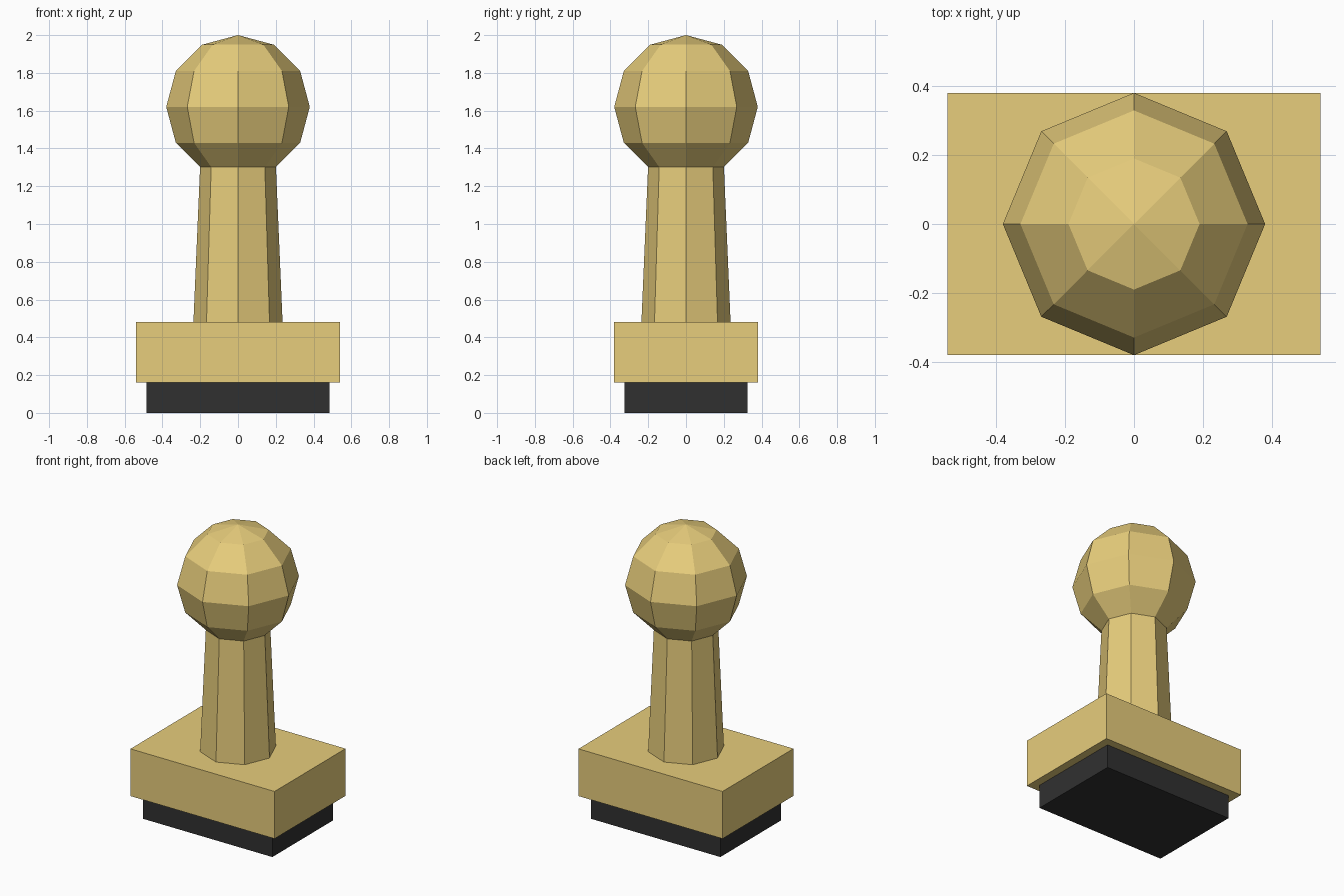
import bpy

if "Cube" in bpy.data.objects:
    bpy.data.objects.remove(bpy.data.objects["Cube"])


def paint(name, color):
    mat = bpy.data.materials.new(name)
    mat.diffuse_color = (*color, 1)
    mat.use_nodes = True
    mat.node_tree.nodes["Principled BSDF"].inputs["Base Color"].default_value = mat.diffuse_color
    return mat


def finish(name, mat):
    obj = bpy.context.object
    obj.name = name
    obj.data.materials.append(mat)
    return obj


def block(name, size_x, size_y, z0, z1, mat):
    bpy.ops.mesh.primitive_cube_add(size=1, location=(0, 0, (z0 + z1) / 2))
    obj = finish(name, mat)
    obj.scale = (size_x, size_y, z1 - z0)
    bpy.ops.object.transform_apply(location=False, rotation=False, scale=True)


brass = paint("brass", (0.80, 0.61, 0.20))
rubber = paint("rubber", (0.03, 0.03, 0.03))

# Stamp pad and the block holding it
block("stamp_pad", 0.97, 0.65, 0, 0.16, rubber)
block("base_block", 1.08, 0.76, 0.16, 0.48, brass)

# Tapered eight-sided handle, running just into the knob
z0, z1 = 0.48, 1.32
bpy.ops.mesh.primitive_cone_add(vertices=8, radius1=0.236, radius2=0.2,
                                depth=z1 - z0, location=(0, 0, (z0 + z1) / 2))
finish("handle", brass)

# Faceted round knob
bpy.ops.mesh.primitive_uv_sphere_add(segments=8, ring_count=6, radius=0.38,
                                     location=(0, 0, 1.62))
finish("knob", brass)
